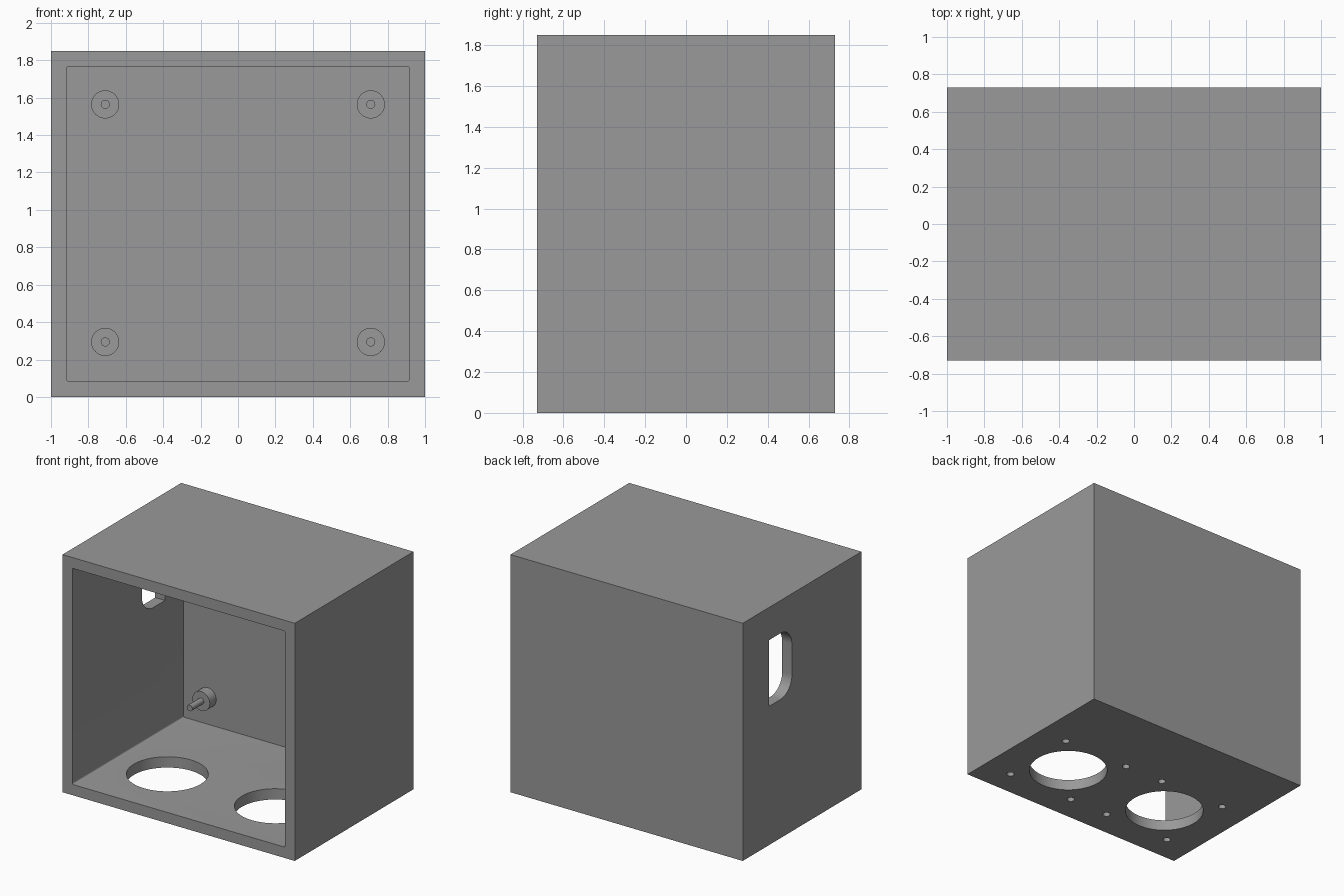
import bpy, bmesh, math
from mathutils import Vector

if "Cube" in bpy.data.objects:
    bpy.data.objects.remove(bpy.data.objects["Cube"])

W, D, H, T = 1.0, 0.73, 1.85, 0.084      # half width, half depth, height, wall
BACK = 0.64                              # inner face of the back wall

grey = bpy.data.materials.new("plain grey")
grey.diffuse_color = (0.32, 0.32, 0.32, 1)
grey.use_nodes = True
grey.node_tree.nodes["Principled BSDF"].inputs["Base Color"].default_value = grey.diffuse_color


def prism(name, pts, axis, a, b):
    """Extrude a closed 2D outline along an axis from a to b."""
    place = {"x": lambda u, v, w: Vector((w, u, v)),
             "y": lambda u, v, w: Vector((u, w, v)),
             "z": lambda u, v, w: Vector((u, v, w))}[axis]
    bm = bmesh.new()
    ends = [[bm.verts.new(place(u, v, w)) for u, v in pts] for w in (a, b)]
    n = len(pts)
    for ring in ends:
        bm.faces.new(ring)
    for i in range(n):
        j = (i + 1) % n
        bm.faces.new((ends[0][i], ends[0][j], ends[1][j], ends[1][i]))
    bmesh.ops.recalc_face_normals(bm, faces=bm.faces)
    mesh = bpy.data.meshes.new(name)
    bm.to_mesh(mesh)
    bm.free()
    mesh.materials.append(grey)
    ob = bpy.data.objects.new(name, mesh)
    bpy.context.collection.objects.link(ob)
    return ob


def circle(cx, cy, r, n):
    return [(cx + r * math.cos(2 * math.pi * i / n),
             cy + r * math.sin(2 * math.pi * i / n)) for i in range(n)]


def rounded_rect(u0, u1, v0, v1, radii, n=8):
    """Outline with one radius per corner, counter-clockwise from lower left."""
    corners = [(u0, v0, 1, 1), (u1, v0, -1, 1), (u1, v1, -1, -1), (u0, v1, 1, -1)]
    pts = []
    for k, ((u, v, su, sv), r) in enumerate(zip(corners, radii)):
        if r == 0:
            pts.append((u, v))
            continue
        for i in range(n + 1):
            t = math.pi + (k + i / n) * math.pi / 2
            pts.append((u + su * r + r * math.cos(t), v + sv * r + r * math.sin(t)))
    return pts


def smooth(ob):
    bpy.ops.object.select_all(action="DESELECT")
    ob.select_set(True)
    bpy.context.view_layer.objects.active = ob
    bpy.ops.object.shade_smooth_by_angle(angle=math.radians(30))


# Solid block for the housing
housing = prism("housing", [(-W, -D), (W, -D), (W, D), (-W, D)], "z", 0, H)

# Cavity open at the front, and the cable slot in the left wall
cutters = [
    prism("cavity_cutter", rounded_rect(-W + T, W - T, T, H - T, [0.01] * 4, 4),
          "y", -D - 0.1, BACK),
    prism("slot_cutter", rounded_rect(0.125, 0.41, 1.08, 1.595, [0.14, 0, 0, 0.14], 12),
          "x", -W - 0.1, -W + T + 0.1),
]

# Two large floor openings, each with four blind screw holes underneath
for sx in (-1, 1):
    cx, cy = sx * 0.465, -0.205
    cutters.append(prism("opening_cutter", circle(cx, cy, 0.289, 64), "z", -0.1, T + 0.1))
    for dx in (-0.292, 0.292):
        for dy in (-0.319, 0.319):
            cutters.append(prism("screw_cutter", circle(cx + dx, cy + dy, 0.028, 20),
                                 "z", -0.1, 0.06))

bpy.context.view_layer.objects.active = housing
for cutter in cutters:
    cutter.hide_render = True
    mod = housing.modifiers.new("cut", "BOOLEAN")
    mod.operation, mod.solver, mod.object = "DIFFERENCE", "EXACT", cutter
    bpy.ops.object.modifier_apply(modifier=mod.name)
    bpy.data.objects.remove(cutter)
smooth(housing)

# Stepped mounting posts on the back wall
for x in (-0.71, 0.71):
    for z in (0.294, 1.564):
        smooth(prism("post_base", circle(x, z, 0.075, 40), "y", 0.56, BACK + 0.01))
        smooth(prism("post_pin", circle(x, z, 0.024, 24), "y", 0.418, 0.57))
